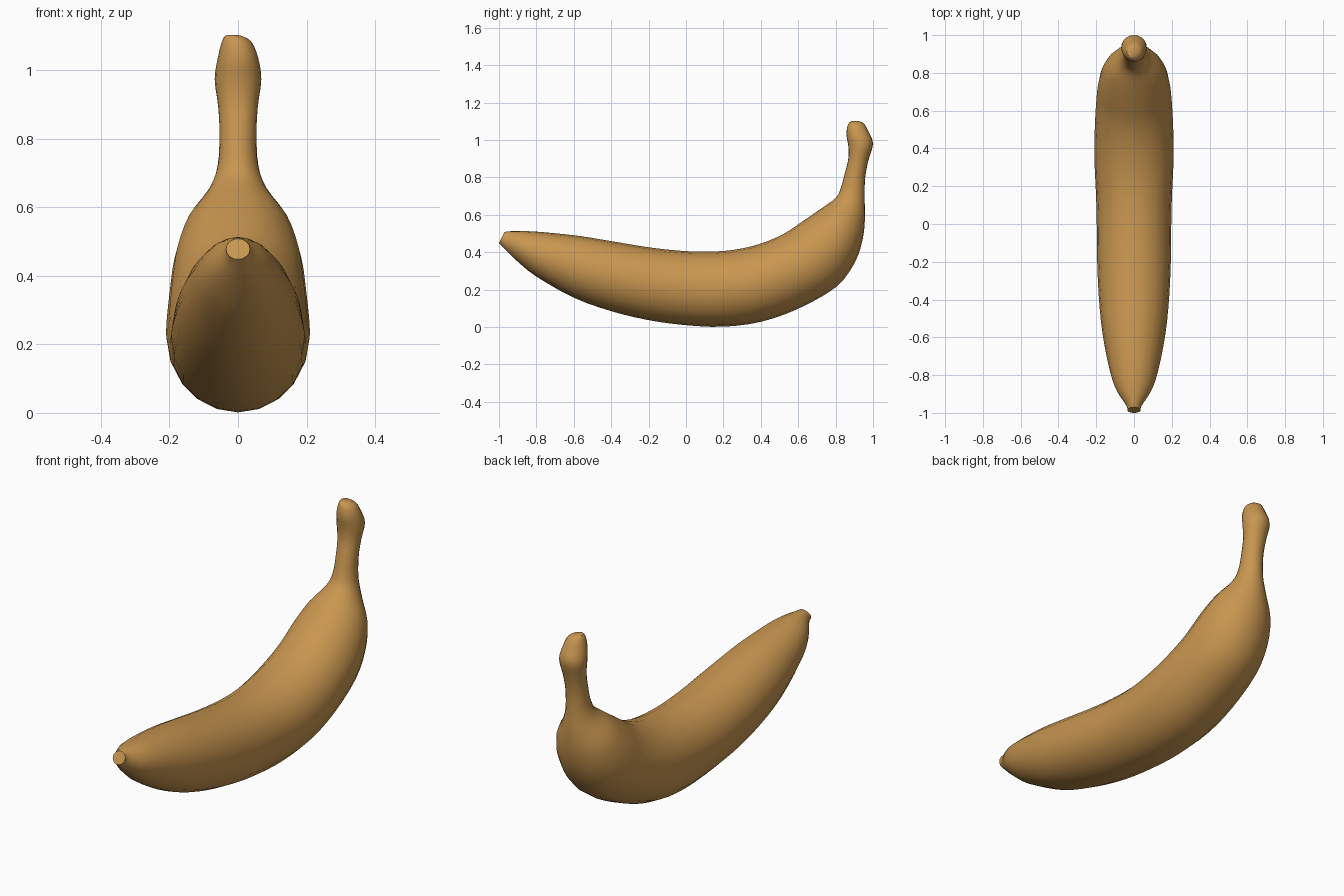
import bpy, bmesh, math
from mathutils import Vector

if "Cube" in bpy.data.objects:
    bpy.data.objects.remove(bpy.data.objects["Cube"])

SIDES, STEPS = 20, 3

# Cross-sections: outer y, outer z, inner y, inner z, half width, x offset
SECTIONS = [
    (-1.00, .448, -.970, .508, .035, 0),
    (-.975, .422, -.945, .512, .041, 0),
    (-.90, .350, -.87, .513, .090, 0),
    (-.80, .270, -.77, .508, .126, 0),
    (-.60, .157, -.57, .487, .166, 0),
    (-.40, .085, -.38, .456, .186, 0),
    (-.20, .037, -.19, .425, .195, 0),
    (.00, .010, -.03, .408, .197, 0),
    (.20, .002, .11, .403, .201, 0),
    (.40, .028, .25, .412, .209, 0),
    (.60, .098, .39, .443, .208, 0),
    (.80, .212, .52, .497, .199, 0),
    (.90, .340, .62, .563, .185, 0),
    (.945, .470, .72, .632, .150, 0),
    (.957, .590, .80, .690, .088, 0),
    (.955, .690, .828, .745, .060, 0),
    (.958, .800, .850, .825, .054, 0),
    (.975, .890, .868, .900, .058, 0),
    (1.00, .980, .868, .965, .068, 0),
    (.978, 1.040, .858, 1.030, .059, 0),
    (.955, 1.083, .866, 1.083, .043, -.004),
    (.933, 1.100, .885, 1.102, .022, -.015),
]


def smooth_sections(rows, steps):
    """Catmull-Rom interpolation between the cross-sections."""
    out = []
    for i in range(len(rows) - 1):
        p = [rows[max(0, min(len(rows) - 1, i + k))] for k in (-1, 0, 1, 2)]
        for s in range(steps):
            t = s / steps
            out.append([.5 * (2 * b + (c - a) * t
                              + (2 * a - 5 * b + 4 * c - d) * t * t
                              + (3 * b - a - 3 * c + d) * t ** 3)
                        for a, b, c, d in zip(*p)])
    out.append(rows[-1])
    return out


# Banana body and stem as one lofted skin
bm = bmesh.new()
rings = []
for oy, oz, iy, iz, w, dx in smooth_sections(SECTIONS, STEPS):
    outer, inner = Vector((dx, oy, oz)), Vector((dx, iy, iz))
    mid, half = (outer + inner) / 2, (outer - inner) / 2
    ring = []
    for k in range(SIDES):
        a = 2 * math.pi * k / SIDES
        ring.append(bm.verts.new(mid + half * math.cos(a)
                                 + Vector((w * math.sin(a), 0, 0))))
    rings.append(ring)
for r0, r1 in zip(rings, rings[1:]):
    for k in range(SIDES):
        n = (k + 1) % SIDES
        bm.faces.new((r0[k], r0[n], r1[n], r1[k]))
# Blossom end and stem end caps
bm.faces.new(rings[0][::-1])
bm.faces.new(rings[-1])
bmesh.ops.recalc_face_normals(bm, faces=bm.faces)

mesh = bpy.data.meshes.new("banana")
bm.to_mesh(mesh)
bm.free()
banana = bpy.data.objects.new("banana", mesh)
bpy.context.collection.objects.link(banana)

# Ripe peel colour
peel = bpy.data.materials.new("golden brown peel")
peel.diffuse_color = (.58, .305, .08, 1)
peel.use_nodes = True
peel.node_tree.nodes["Principled BSDF"].inputs["Base Color"].default_value = peel.diffuse_color
mesh.materials.append(peel)

bpy.context.view_layer.objects.active = banana
banana.select_set(True)
bpy.ops.object.shade_smooth_by_angle(angle=math.radians(50))
